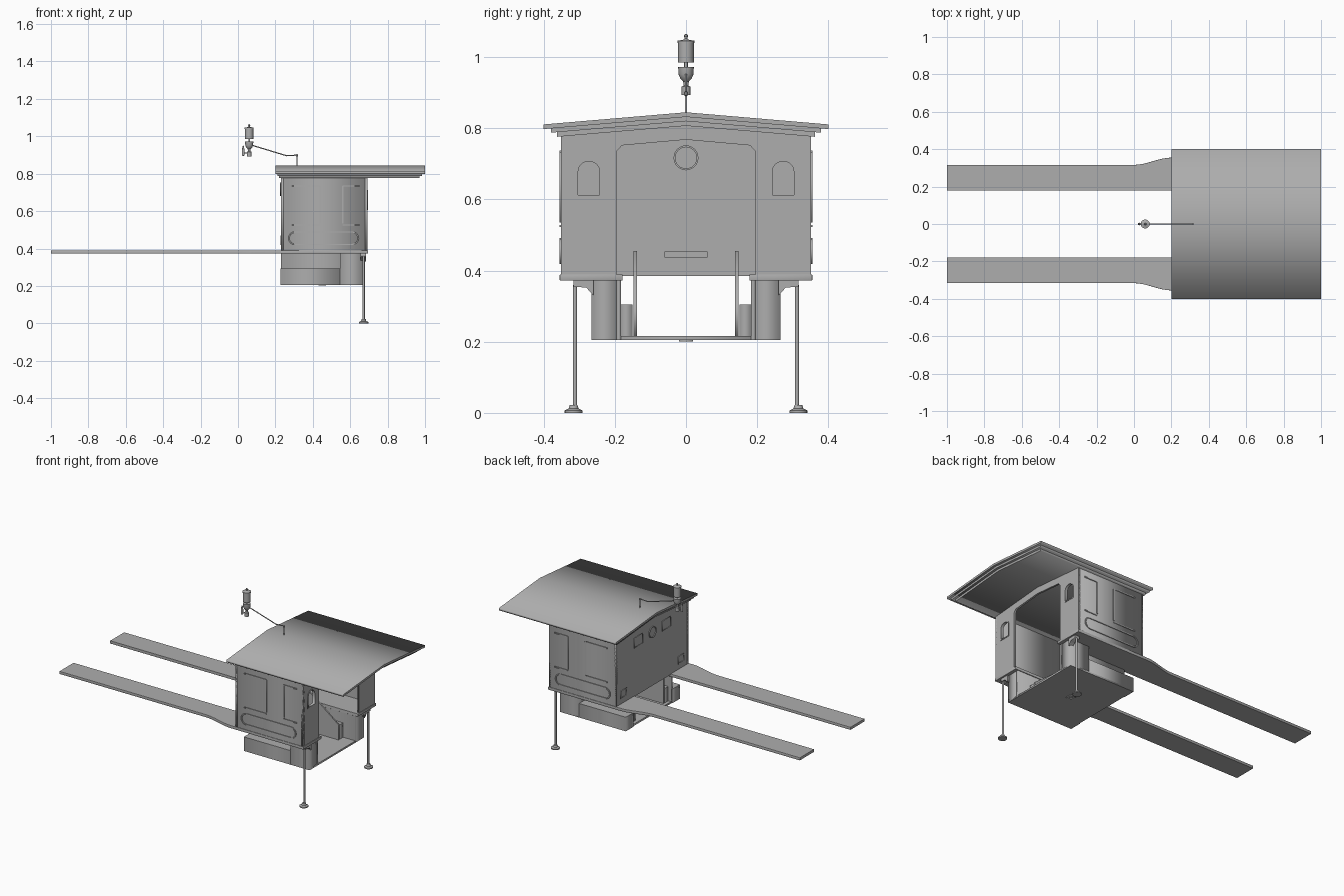
import bpy, bmesh, math
from mathutils import Matrix

if "Cube" in bpy.data.objects:
    bpy.data.objects.remove(bpy.data.objects["Cube"])

grey = bpy.data.materials.new("plain_grey")
grey.diffuse_color = (0.42, 0.42, 0.42, 1)
grey.use_nodes = True
grey.node_tree.nodes["Principled BSDF"].inputs["Base Color"].default_value = grey.diffuse_color
FRAMES = {  # sketch plane -> local axes
    "yz": Matrix(((0, 0, 1, 0), (1, 0, 0, 0), (0, 1, 0, 0), (0, 0, 0, 1))),
    "xz": Matrix(((1, 0, 0, 0), (0, 0, -1, 0), (0, 1, 0, 0), (0, 0, 0, 1))),
    "xy": Matrix.Identity(4),
}

def add(name, mesh):
    ob = bpy.data.objects.new(name, mesh)
    bpy.context.collection.objects.link(ob)
    mesh.materials.clear()
    mesh.materials.append(grey)
    return ob

def from_curve(name, cu):
    tmp = bpy.data.objects.new("tmp", cu)
    bpy.context.collection.objects.link(tmp)
    dg = bpy.context.evaluated_depsgraph_get()
    mesh = bpy.data.meshes.new_from_object(tmp.evaluated_get(dg))
    bpy.data.objects.remove(tmp)
    return add(name, mesh)

def plate(name, loops, plane, a, b):
    """Flat outline (with holes) extruded from a to b along the plane's normal axis."""
    cu = bpy.data.curves.new(name, "CURVE")
    cu.dimensions = "2D"
    cu.fill_mode = "BOTH"
    cu.extrude = abs(b - a) / 2
    for pts in loops:
        sp = cu.splines.new("POLY")
        sp.points.add(len(pts) - 1)
        for p, q in zip(sp.points, pts):
            p.co = (q[0], q[1], 0, 1)
        sp.use_cyclic_u = True
    ob = from_curve(name, cu)
    off = {"yz": (1, 0, 0), "xz": (0, 1, 0), "xy": (0, 0, 1)}[plane]
    mid = (a + b) / 2
    ob.data.transform(Matrix.Translation([o * mid for o in off]) @ FRAMES[plane])
    bm = bmesh.new()
    bm.from_mesh(ob.data)
    bmesh.ops.remove_doubles(bm, verts=bm.verts, dist=1e-5)
    bmesh.ops.recalc_face_normals(bm, faces=bm.faces)
    bm.to_mesh(ob.data)
    return ob

def rect(u0, u1, v0, v1):
    return [(u0, v0), (u1, v0), (u1, v1), (u0, v1)]

def box(name, x0, x1, y0, y1, z0, z1):
    return plate(name, [rect(x0, x1, y0, y1)], "xy", z0, z1)

def circle(u, v, r, n=24):
    return [(u + r * math.cos(2 * math.pi * i / n), v + r * math.sin(2 * math.pi * i / n)) for i in range(n)]

def capsule(u0, u1, v, r, n=8):
    pts = []
    for c, start in ((u1, -math.pi / 2), (u0, math.pi / 2)):
        pts += [(c + r * math.cos(start + math.pi * i / n), v + r * math.sin(start + math.pi * i / n)) for i in range(n + 1)]
    return pts

def arch(u, w, v0, v1, g=0.0, n=10):
    """Window outline with a low arched top."""
    pts = [(u + w + g, v0 - g)]
    pts += [(u + (w + g) * math.cos(math.pi * i / n), v1 + (0.03 + g) * math.sin(math.pi * i / n)) for i in range(n + 1)]
    return pts + [(u - w - g, v0 - g)]

def lathe(name, prof, x, y, steps=20):
    bm = bmesh.new()
    vs = [bm.verts.new((r, 0, z)) for r, z in prof]
    es = [bm.edges.new(p) for p in zip(vs, vs[1:])]
    bmesh.ops.spin(bm, geom=vs + es, cent=(0, 0, 0), axis=(0, 0, 1), angle=2 * math.pi, steps=steps)
    bmesh.ops.remove_doubles(bm, verts=bm.verts, dist=1e-5)
    bmesh.ops.recalc_face_normals(bm, faces=bm.faces)
    me = bpy.data.meshes.new(name)
    bm.to_mesh(me)
    bm.free()
    me.transform(Matrix.Translation((x, y, 0)))
    ob = add(name, me)
    bpy.context.view_layer.objects.active = ob
    ob.select_set(True)
    bpy.ops.object.shade_smooth_by_angle(angle=math.radians(35))
    ob.select_set(False)
    return ob

def pipe(name, pts, r):
    cu = bpy.data.curves.new(name, "CURVE")
    cu.dimensions = "3D"
    cu.bevel_depth = r
    cu.bevel_resolution = 2
    cu.use_fill_caps = True
    sp = cu.splines.new("POLY")
    sp.points.add(len(pts) - 1)
    for p, q in zip(sp.points, pts):
        p.co = (*q, 1)
    return from_curve(name, cu)

# Roof: three stepped gable layers
S = 0.085
for name, w, top, bot, x0, x1 in (("roof_top", 0.40, 0.845, 0.832, 0.20, 1.0),
                                  ("roof_cornice_upper", 0.38, 0.832, 0.820, 0.21, 0.985),
                                  ("roof_cornice_lower", 0.362, 0.820, 0.807, 0.22, 0.97)):
    plate(name, [[(-w, top - S * w), (-w, bot - S * w), (0, bot), (w, bot - S * w), (w, top - S * w), (0, top)]],
          "yz", x0, x1)

# Cab front wall, with window frames on it
W, B = 0.352, 0.385
eave = 0.81 - S * W
plate("cab_front_wall", [[(-W, B), (W, B), (W, eave), (0, 0.81), (-W, eave)]], "yz", 0.23, 0.242)
plate("porthole_rim", [circle(0, 0.717, 0.035), circle(0, 0.717, 0.030)], "yz", 0.225, 0.247)
for s in (1, -1):
    y = s * 0.137
    plate("front_window_frame", [rect(y - 0.043, y + 0.043, 0.684, 0.748), rect(y - 0.039, y + 0.039, 0.688, 0.744)],
          "yz", 0.227, 0.245)
    y = s * 0.28
    plate("front_hatch_frame", [rect(y - 0.03, y + 0.03, 0.42, 0.47), rect(y - 0.022, y + 0.022, 0.428, 0.462)],
          "yz", 0.226, 0.231)
plate("front_wall_handle", [rect(-0.06, 0.06, 0.437, 0.453)], "yz", 0.242, 0.252)

# Cab rear wall with open doorway and arched window holes
D = 0.195
outline = [(-W, B), (-D, B), (-D, 0.735), (-0.18, 0.752), (0, 0.768), (0.18, 0.752), (D, 0.735), (D, B),
           (W, B), (W, eave), (0, 0.81), (-W, eave)]
plate("cab_rear_wall", [outline] + [arch(s * 0.273, 0.033, 0.61, 0.68) for s in (1, -1)], "yz", 0.68, 0.692)
for s in (1, -1):
    plate("rear_window_frame", [arch(s * 0.273, 0.033, 0.61, 0.68, 0.003), arch(s * 0.273, 0.033, 0.61, 0.68, -0.003)],
          "yz", 0.678, 0.695)

def smooth(t):
    return t * t * (3 - 2 * t)

for s in (1, -1):
    def ybox(name, x0, x1, ya, yb, z0, z1):
        return box(name, x0, x1, min(s * ya, s * yb), max(s * ya, s * yb), z0, z1)

    # Side wall with raised beading
    ybox("cab_side_wall", 0.23, 0.692, 0.34, W, B, 0.79)
    ya, yb = s * 0.351, s * 0.356
    plate("side_bead_loop", [capsule(0.305, 0.61, 0.455, 0.036), capsule(0.305, 0.61, 0.455, 0.030)], "xz", ya, yb)
    for x, xe in ((0.44, 0.29), (0.56, 0.65)):
        plate("side_bead_upright", [rect(x - 0.004, x + 0.004, 0.535, 0.735)], "xz", ya, yb)
        for z in (0.735, 0.525):
            plate("side_bead_rail", [rect(min(x, xe), max(x, xe), z - 0.003, z + 0.003)], "xz", ya, yb)

    # Running board flaring out towards the cab
    outer = [(-1, 0.316)] + [(0.2 * i / 8, 0.316 + 0.039 * smooth(i / 8)) for i in range(9)]
    pts = outer + [(0.695, 0.355), (0.695, 0.178), (-1, 0.178)]
    board = plate("running_board", [[(x, s * y) for x, y in pts]], "xy", 0.372, 0.389)
    bev = board.modifiers.new("round_edge", "BEVEL")
    bev.width = 0.004
    bev.segments = 2
    bev.limit_method = "ANGLE"

    # Lower side: inner wall, low box, tall rear box and bracket
    ybox("lower_inner_wall", 0.23, 0.675, 0.183, 0.195, 0.205, 0.373)
    ybox("lower_side_box", 0.226, 0.545, 0.19, 0.265, 0.205, 0.292)
    ybox("lower_rear_box", 0.545, 0.675, 0.19, 0.265, 0.205, 0.373)
    br = [(0.26, 0.33), (0.265, 0.335), (0.28, 0.352), (0.316, 0.355), (0.316, 0.373), (0.26, 0.373)]
    plate("leg_bracket", [[(s * y, z) for y, z in br]], "yz", 0.655, 0.685)
    ybox("inner_step", 0.25, 0.59, 0.15, 0.185, 0.215, 0.305)
    plate("step_gusset", [[(0.25, 0.215), (0.25, 0.455), (0.40, 0.455), (0.59, 0.31), (0.59, 0.215)]],
          "xz", s * 0.138, s * 0.147)

    # Support leg with foot
    lathe("support_leg", [(0, 0.01), (0.006, 0.01), (0.006, 0.36), (0, 0.36)], 0.672, s * 0.312, 12)
    foot = lathe("leg_foot", [(0, 0), (0.025, 0), (0.025, 0.007), (0.014, 0.012), (0.011, 0.022), (0, 0.022)],
                 0.672, s * 0.316)

# Sunken floor with a small drain frame underneath
box("lower_floor", 0.23, 0.675, -0.265, 0.265, 0.205, 0.216)
plate("floor_drain", [rect(0.43, 0.47, -0.02, 0.02), circle(0.45, 0, 0.012)], "xy", 0.201, 0.206)

# Whistle on a bent pipe
pipe("whistle_pipe", [(0.315, 0, 0.83), (0.315, 0, 0.893), (0.308, 0, 0.899), (0.26, 0, 0.896), (0.075, 0, 0.952)], 0.003)
lathe("pipe_joint", [(0, 0.89), (0.006, 0.893), (0.006, 0.902), (0, 0.905)], 0.315, 0, 10)
lathe("whistle_bell", [(0, 0.985), (0.022, 0.985), (0.022, 1.04), (0.024, 1.04), (0.024, 1.046), (0.008, 1.049),
                       (0.004, 1.052), (0.004, 1.056), (0.006, 1.059), (0.004, 1.064), (0, 1.065)], 0.06, 0)
lathe("whistle_stem", [(0, 0.96), (0.005, 0.96), (0.005, 0.99), (0, 0.99)], 0.06, 0, 12)
lathe("whistle_cup", [(0, 0.893), (0.012, 0.893), (0.012, 0.917), (0.007, 0.92), (0.008, 0.932), (0.016, 0.94),
                      (0.021, 0.952), (0.022, 0.973), (0, 0.973)], 0.06, 0)
lathe("whistle_lever", [(0, 0.895), (0.007, 0.897), (0.007, 0.925), (0.004, 0.945), (0, 0.952)], 0.028, 0, 12)
pipe("lever_link", [(0.028, 0, 0.91), (0.06, 0, 0.91)], 0.002)
